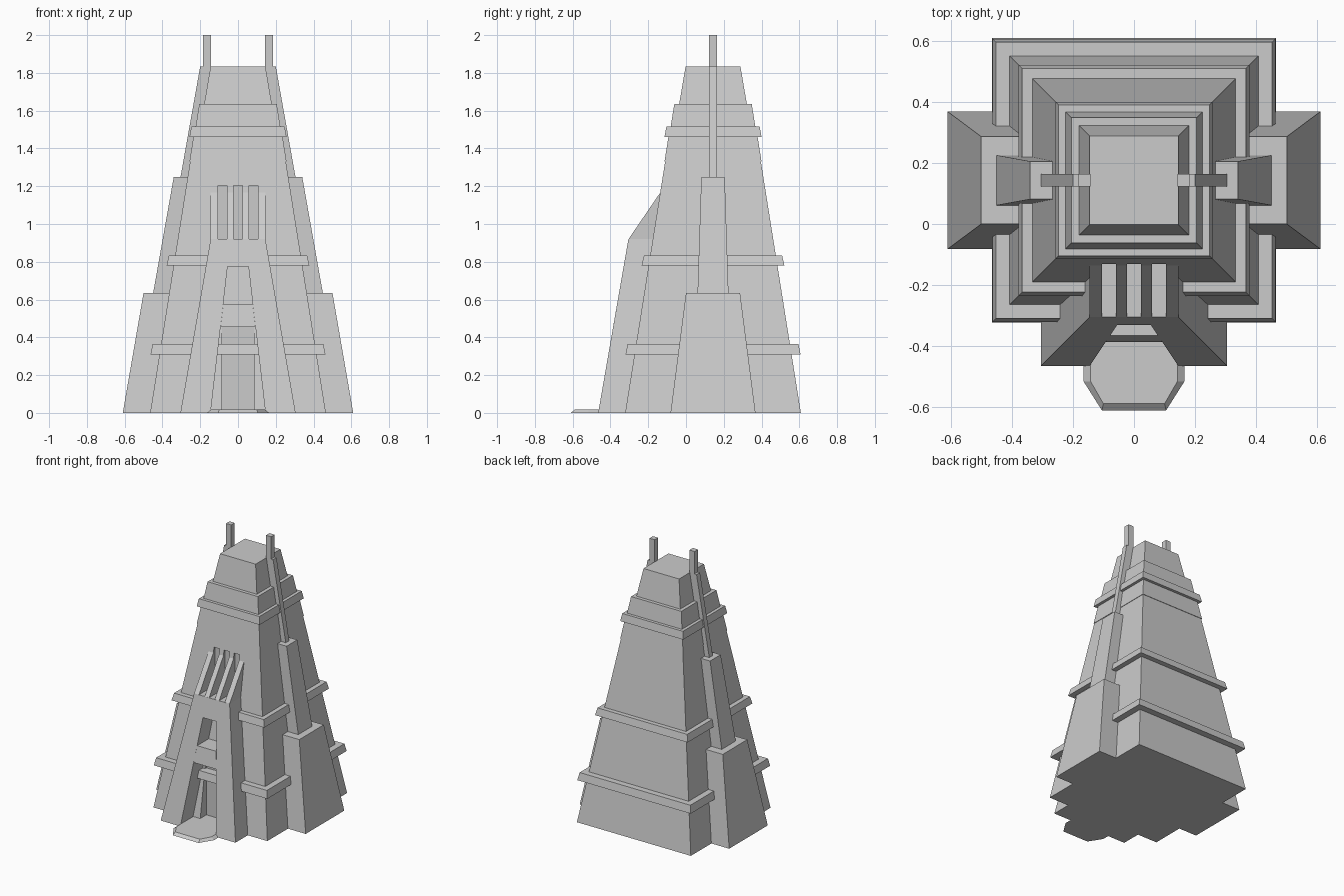
import bpy

if "Cube" in bpy.data.objects:
    bpy.data.objects.remove(bpy.data.objects["Cube"])

CY = 0.143      # centre line of the tower in y


def loft(name, bottom, top):
    """Solid between two matching loops of 3D points."""
    n = len(bottom)
    faces = [list(range(n))[::-1], list(range(n, 2 * n))]
    faces += [[i, (i + 1) % n, n + (i + 1) % n, n + i] for i in range(n)]
    # reverse if the loop runs clockwise, so normals face outward
    me = bpy.data.meshes.new(name)
    me.from_pydata(list(bottom) + list(top), [], faces)
    me.update()
    ob = bpy.data.objects.new(name, me)
    bpy.context.collection.objects.link(ob)
    return ob


def rect(x0, x1, y0, y1, z):
    return [(x0, y0, z), (x1, y0, z), (x1, y1, z), (x0, y1, z)]


def square(h, z):
    return rect(-h, h, CY - h, CY + h, z)


def box(name, x0, x1, y0, y1, z0, z1):
    return loft(name, rect(x0, x1, y0, y1, z0), rect(x0, x1, y0, y1, z1))


def cut(ob, cutter):
    cutter.hide_render = True
    m = ob.modifiers.new("cut", 'BOOLEAN')
    m.operation, m.solver, m.object = 'DIFFERENCE', 'EXACT', cutter
    bpy.context.view_layer.update()
    dg = bpy.context.evaluated_depsgraph_get()
    me = bpy.data.meshes.new_from_object(ob.evaluated_get(dg))
    ob.modifiers.clear()
    ob.data = me
    bpy.data.objects.remove(cutter)


# Tower body with doorway recess and grille slots
tower = loft("tower_body", square(0.465, 0), square(0.205, 1.635))
cut(tower, box("door_cutter", -0.085, 0.085, -0.6, -0.247, -0.1, 0.455))
for x in (-0.082, 0, 0.082):
    cut(tower, box("slot_cutter", x - 0.023, x + 0.023, -0.5, -0.118, 0.92, 1.205))
loft("tower_cap", square(0.18, 1.63), square(0.145, 1.835))

# Ledges around the tower: z0, z1, half width at bottom and top
for i, (z0, z1, h0, h1) in enumerate([(0.31, 0.365, 0.463, 0.452),
                                      (0.78, 0.832, 0.378, 0.366),
                                      (1.33, 1.461, 0.257, 0.236),
                                      (1.46, 1.515, 0.257, 0.247)]):
    loft(f"ledge_{i + 1}", square(h0, z0), square(h1, z1))

# Stepped side buttresses and spires
steps = [("lower_buttress", 0, 0.635, 0.61, 0.5, 0.225, 0.143),
         ("upper_buttress", 0.63, 1.25, 0.45, 0.34, 0.082, 0.062),
         ("side_fin", 1.245, 1.835, 0.305, 0.2, 0.02, 0.02)]
for s, side in ((-1, "left"), (1, "right")):
    for name, z0, z1, x0, x1, w0, w1 in steps:
        a, b = sorted((0.08 * s, x0 * s))
        c, d = sorted((0.08 * s, x1 * s))
        loft(f"{side}_{name}", rect(a, b, CY - w0, CY + w0, z0),
             rect(c, d, CY - w1, CY + w1, z1))
    a, b = sorted((0.142 * s, 0.184 * s))
    box(f"{side}_spire", a, b, CY - 0.02, CY + 0.02, 1.8, 2.0)

# Front porch with tapered opening
porch = loft("porch", rect(-0.305, 0.305, -0.465, 0, 0),
             rect(-0.145, 0.145, -0.305, 0, 0.92))
cut(porch, loft("opening_cutter", rect(-0.157, 0.157, -0.7, 0.1, -0.1),
                rect(-0.055, 0.055, -0.7, 0.1, 0.775)))
loft("porch_crossbar", rect(-0.092, 0.092, -0.386, -0.2, 0.455),
     rect(-0.078, 0.078, -0.365, -0.2, 0.575))

# Sloping ribs above the porch
prof = [(-0.305, 0.919), (-0.11, 0.919), (-0.11, 1.205)]
for i, (a, b) in enumerate([(-0.145, -0.105), (-0.059, -0.023),
                            (0.023, 0.059), (0.105, 0.145)]):
    loft(f"grille_rib_{i + 1}", [(b, y, z) for y, z in reversed(prof)][::-1],
         [(a, y, z) for y, z in prof])

# Door step slab with chamfered rim
outer = [(-0.105, -0.61), (0.105, -0.61), (0.165, -0.515), (0.165, -0.24), (-0.165, -0.24), (-0.165, -0.515)]
inner = [(-0.1, -0.588), (0.1, -0.588), (0.142, -0.515), (0.142, -0.24), (-0.142, -0.24), (-0.142, -0.515)]
loft("door_step", [(x, y, 0) for x, y in outer], [(x, y, 0.018) for x, y in inner])

# Make all face directions consistent
import bmesh
for ob in bpy.data.objects:
    bm = bmesh.new()
    bm.from_mesh(ob.data)
    bmesh.ops.recalc_face_normals(bm, faces=bm.faces)
    bm.to_mesh(ob.data)
    bm.free()
